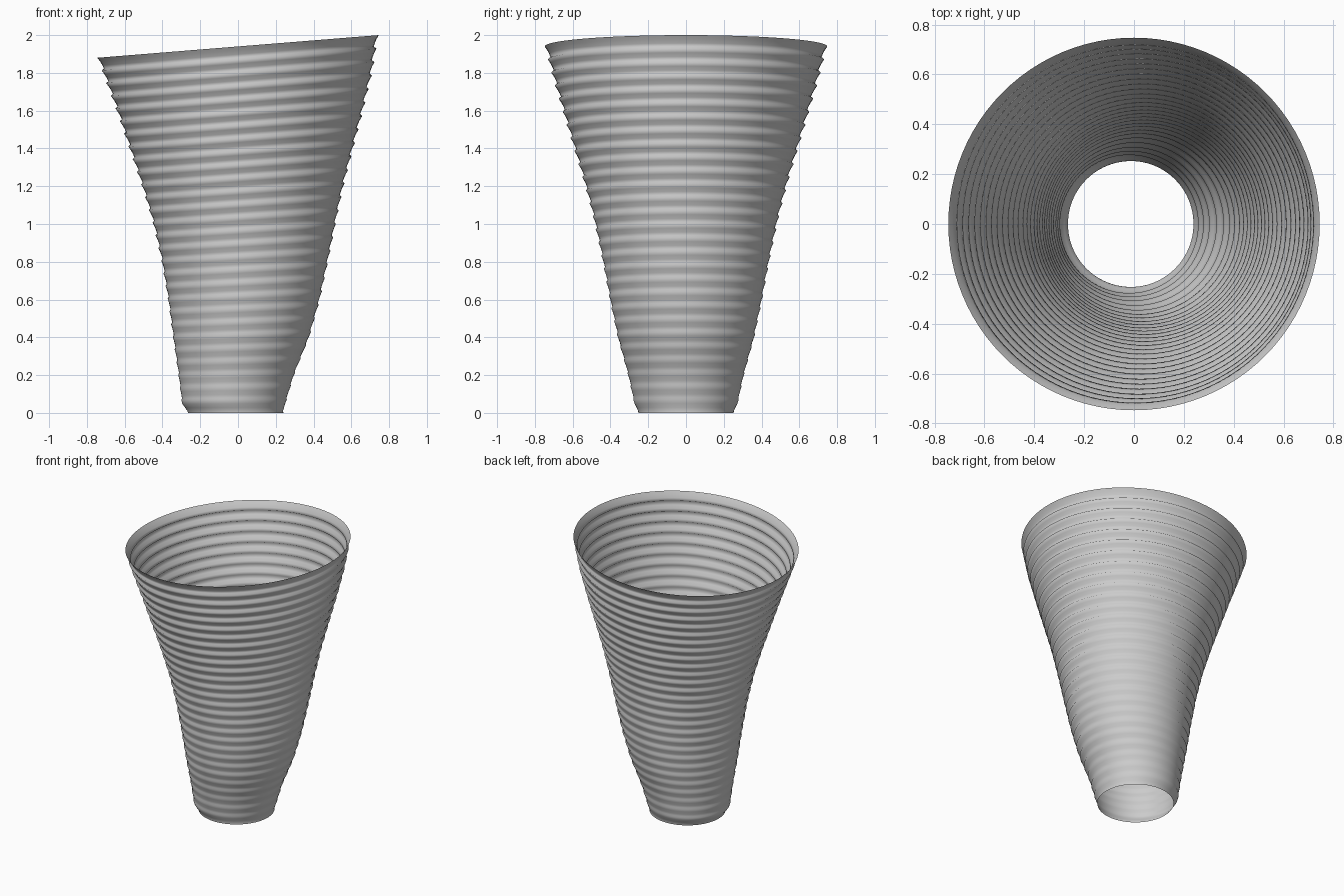
import bpy, math

if "Cube" in bpy.data.objects:
    bpy.data.objects.remove(bpy.data.objects["Cube"])

# Side outlines as (z, x) for the left and right silhouettes
LEFT = [(0, -.265), (.05, -.298), (.2, -.316), (.4, -.345), (.6, -.372), (.8, -.405),
        (1.0, -.45), (1.2, -.51), (1.4, -.577), (1.6, -.645), (1.8, -.718), (1.88, -.745)]
RIGHT = [(0, .24), (.05, .252), (.2, .297), (.4, .378), (.6, .435), (.8, .478),
         (1.0, .518), (1.2, .56), (1.4, .612), (1.6, .665), (1.8, .713), (2.0, .745)]
RINGS, SIDES = 28, 96


def sample(curve, z):
    for (z0, x0), (z1, x1) in zip(curve, curve[1:]):
        if z <= z1:
            return x0 + (x1 - x0) * (z - z0) / (z1 - z0)
    return curve[-1][1]


def add_loop(verts, t, inset):
    """One gradually tilted circular section of the tube."""
    zl, zr = 1.88 * t, 2.0 * t
    xl, xr = sample(LEFT, zl) + inset, sample(RIGHT, zr) - inset
    cx, hx = (xl + xr) / 2, (xr - xl) / 2
    cz, hz = (zl + zr) / 2, (zr - zl) / 2
    ry = math.hypot(hx, hz)
    for i in range(SIDES):
        a = math.tau * i / SIDES
        verts.append((cx + hx * math.cos(a), ry * math.sin(a), cz + hz * math.cos(a)))


# Stacked flaring rings, each with a small outward lip at its top
verts = []
add_loop(verts, 0, 0)
for k in range(RINGS):
    amp = .004 + .013 * k / RINGS
    for u in (.15, .4, .7, 1):
        add_loop(verts, (k + u) / RINGS, amp * (1 - u * u))

loops = len(verts) // SIDES
faces = []
for j in range(loops - 1):
    for i in range(SIDES):
        n = (i + 1) % SIDES
        faces.append((j * SIDES + i, j * SIDES + n, (j + 1) * SIDES + n, (j + 1) * SIDES + i))

# Open, thin tapered tube
mesh = bpy.data.meshes.new("ribbed_funnel")
mesh.from_pydata(verts, [], faces)
mesh.shade_smooth()
tube = bpy.data.objects.new("ribbed_funnel", mesh)
bpy.context.collection.objects.link(tube)
